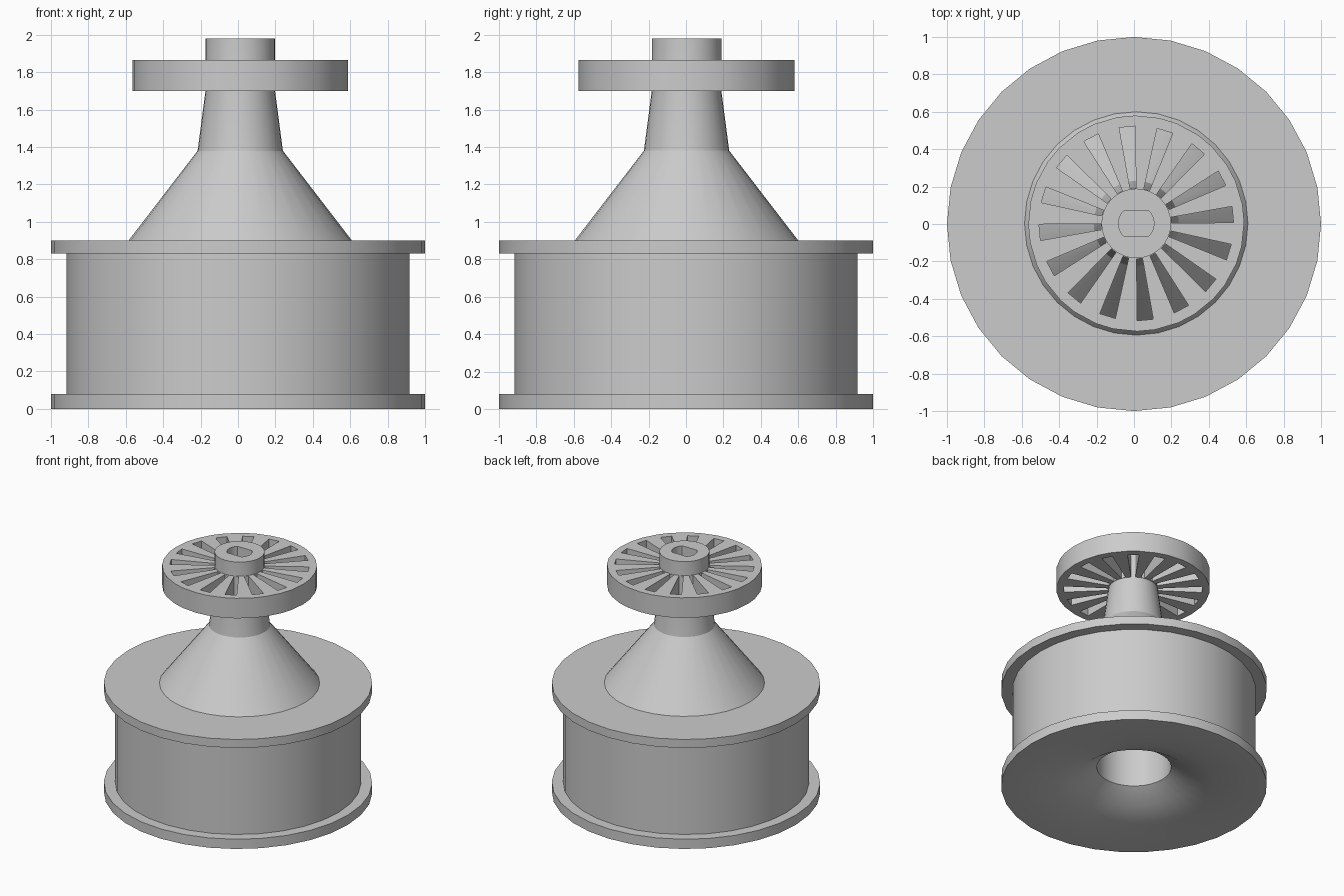
import bpy, bmesh
from math import cos, sin, pi, radians

cube = bpy.data.objects.get("Cube")
if cube:
    bpy.data.objects.remove(cube, do_unlink=True)

SIDES = 32
AXIS = (0.012, 0.003, 0)

grey = bpy.data.materials.new("plain_grey")
grey.use_nodes = True
grey.diffuse_color = (0.6, 0.6, 0.6, 1)
grey.node_tree.nodes["Principled BSDF"].inputs["Base Color"].default_value = (0.6, 0.6, 0.6, 1)


def finish(name, bm, location):
    bmesh.ops.recalc_face_normals(bm, faces=bm.faces)
    mesh = bpy.data.meshes.new(name)
    bm.to_mesh(mesh)
    bm.free()
    mesh.materials.append(grey)
    obj = bpy.data.objects.new(name, mesh)
    obj.location = location
    bpy.context.collection.objects.link(obj)
    bpy.ops.object.select_all(action="DESELECT")
    obj.select_set(True)
    bpy.context.view_layer.objects.active = obj
    bpy.ops.object.shade_smooth_by_angle(angle=radians(28))
    return obj


def turned(name, profile, location=(0, 0, 0), flats=None):
    """Revolve (radius, z) points and cap both ends; flats maps a radius to a half width in y."""
    bm = bmesh.new()
    loops = []
    for r, z in profile:
        limit = (flats or {}).get(r, r)
        angles = [2 * pi * i / SIDES for i in range(SIDES)]
        loops.append([bm.verts.new((r * cos(a), max(-limit, min(limit, r * sin(a))), z))
                      for a in angles])
    for lower, upper in zip(loops, loops[1:]):
        for i in range(SIDES):
            j = (i + 1) % SIDES
            bm.faces.new((lower[i], lower[j], upper[j], upper[i]))
    bm.faces.new(loops[0])
    bm.faces.new(loops[-1])
    return finish(name, bm, location)


# Flanged drum with a flared bore underneath
turned("drum", [(0.28, 0.85), (0.28, 0.16), (0.42, 0.07), (0.6, 0.025), (0.85, 0), (1, 0),
                (1, 0.08), (0.916, 0.08), (0.916, 0.83), (1, 0.83), (1, 0.9)])

# Cone, neck and hub with a double-flat socket in its top
turned("cone_and_hub", [(0.605, 0.89), (0.228, 1.38), (0.186, 1.70), (0.186, 1.98),
                        (0.095, 1.98), (0.095, 1.83)], AXIS, flats={0.095: 0.068})

# Wheel: polar grid of cells, leaving an open slot in every spoke gap
SLOTS = 16
SLOT_ANGLE = radians(9.6)
bm = bmesh.new()
angles = []
for k in range(SLOTS):
    start = 2 * pi * k / SLOTS + radians(0.5)
    angles += [start, start + SLOT_ANGLE]
rings = [[bm.verts.new((r * cos(a), r * sin(a), 1.70)) for a in angles]
         for r in (0.16, 0.19, 0.52, 0.577)]
for ring in range(3):
    for i in range(len(angles)):
        if ring == 1 and i % 2 == 0:
            continue
        j = (i + 1) % len(angles)
        bm.faces.new((rings[ring][i], rings[ring + 1][i], rings[ring + 1][j], rings[ring][j]))
top = bmesh.ops.extrude_face_region(bm, geom=bm.faces[:], use_keep_orig=True)["geom"]
bmesh.ops.translate(bm, vec=(0, 0, 0.165),
                    verts=[v for v in top if isinstance(v, bmesh.types.BMVert)])
finish("slotted_wheel", bm, AXIS)
